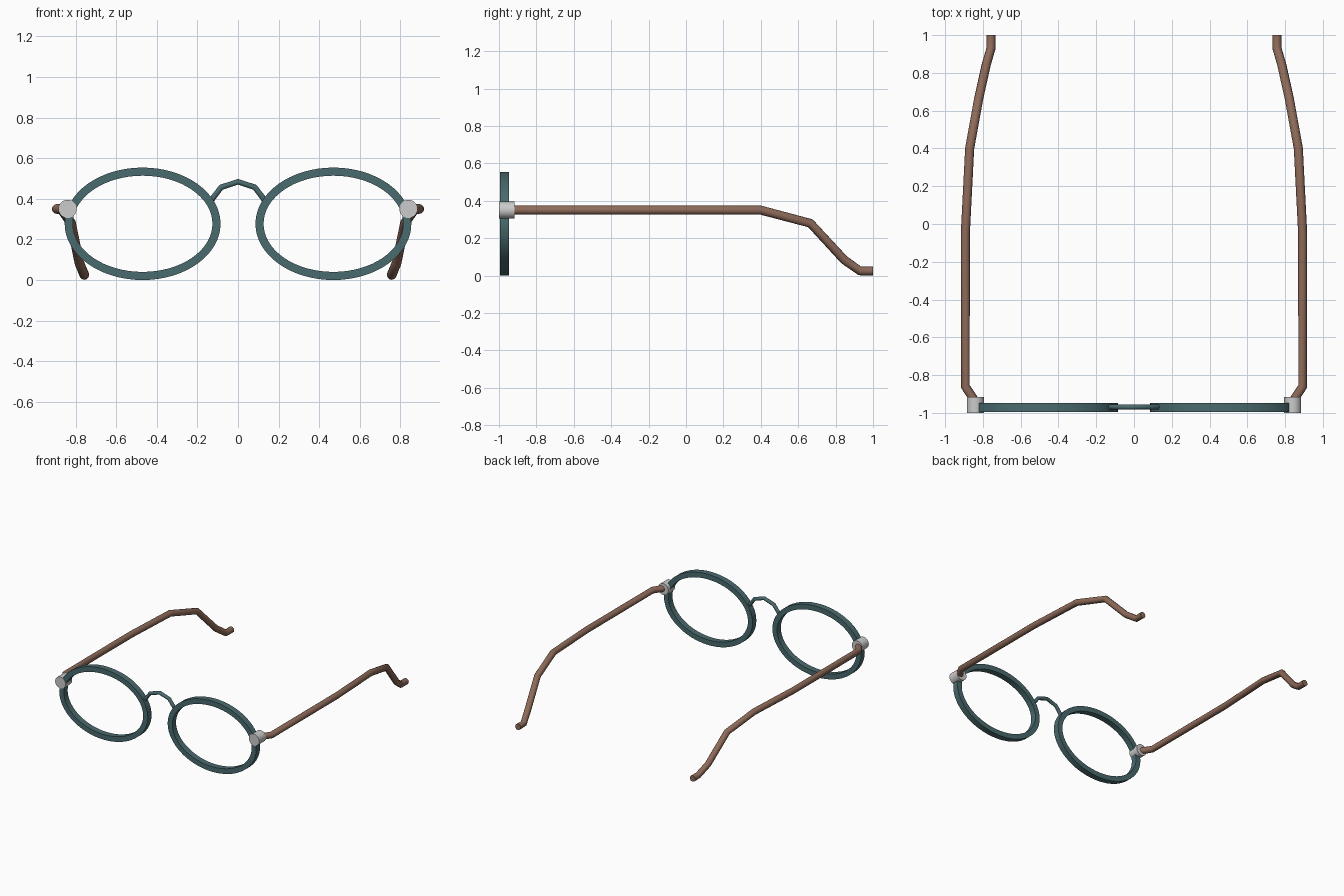
import bpy, bmesh, math

if "Cube" in bpy.data.objects:
    bpy.data.objects.remove(bpy.data.objects["Cube"])


def material(name, rgb):
    m = bpy.data.materials.new(name)
    m.diffuse_color = (*rgb, 1)
    m.use_nodes = True
    m.node_tree.nodes["Principled BSDF"].inputs["Base Color"].default_value = m.diffuse_color
    return m


TEAL = material("teal_frame", (0.068, 0.145, 0.155))
BROWN = material("brown_temple", (0.27, 0.145, 0.10))


def finish(obj, mat=None):
    if mat:
        obj.data.materials.append(mat)
    bpy.ops.object.select_all(action='DESELECT')
    obj.select_set(True)
    bpy.context.view_layer.objects.active = obj
    if obj.type == 'CURVE':
        bpy.ops.object.convert(target='MESH')
    bpy.ops.object.shade_smooth_by_angle(angle=math.radians(40))


def tube(name, points, radius, mat):
    cu = bpy.data.curves.new(name, 'CURVE')
    cu.dimensions = '3D'
    cu.bevel_depth = radius
    cu.bevel_resolution = 4
    cu.use_fill_caps = True
    sp = cu.splines.new('POLY')
    sp.points.add(len(points) - 1)
    for p, co in zip(sp.points, points):
        p.co = (*co, 1)
    obj = bpy.data.objects.new(name, cu)
    bpy.context.collection.objects.link(obj)
    finish(obj, mat)


def oval_rim(name, cx, cz, rx, rz, width, y0, y1, mat, n=64):
    # rectangular section swept round an ellipse
    bm = bmesh.new()
    section = [(0, y0), (0, y1), (-width, y1), (-width, y0)]
    rings = []
    for i in range(n):
        a = math.tau * i / n
        rings.append([bm.verts.new((cx + (rx + d) * math.cos(a), y,
                                    cz + (rz + d) * math.sin(a))) for d, y in section])
    for i in range(n):
        a, b = rings[i], rings[(i + 1) % n]
        for k in range(4):
            j = (k + 1) % 4
            bm.faces.new((a[k], a[j], b[j], b[k]))
    bmesh.ops.recalc_face_normals(bm, faces=bm.faces)
    me = bpy.data.meshes.new(name)
    bm.to_mesh(me)
    bm.free()
    obj = bpy.data.objects.new(name, me)
    bpy.context.collection.objects.link(obj)
    finish(obj, mat)


# Temple arm path for the right side, mirrored for the left
ARM = [(0.84, -0.94, 0.35), (0.893, -0.86, 0.35), (0.893, -0.05, 0.35),
       (0.87, 0.40, 0.35), (0.822, 0.665, 0.28), (0.782, 0.845, 0.085),
       (0.757, 0.93, 0.025), (0.757, 1.0, 0.025)]

for side, label in ((1, "right"), (-1, "left")):
    # Lens rim
    oval_rim(label + "_rim", side * 0.47, 0.277, 0.384, 0.277, 0.04, -0.994, -0.947, TEAL)
    # Hinge barrel
    bpy.ops.mesh.primitive_cylinder_add(vertices=24, radius=0.045, depth=0.083,
                                        location=(side * 0.84, -0.9585, 0.35),
                                        rotation=(math.pi / 2, 0, 0))
    hinge = bpy.context.object
    hinge.name = label + "_hinge"
    finish(hinge)
    # Temple arm
    tube(label + "_temple", [(side * x, y, z) for x, y, z in ARM], 0.024, BROWN)

# Nose bridge
tube("nose_bridge", [(-0.13, -0.969, 0.395), (-0.083, -0.969, 0.457), (0, -0.969, 0.484),
                     (0.083, -0.969, 0.457), (0.13, -0.969, 0.395)], 0.014, TEAL)
